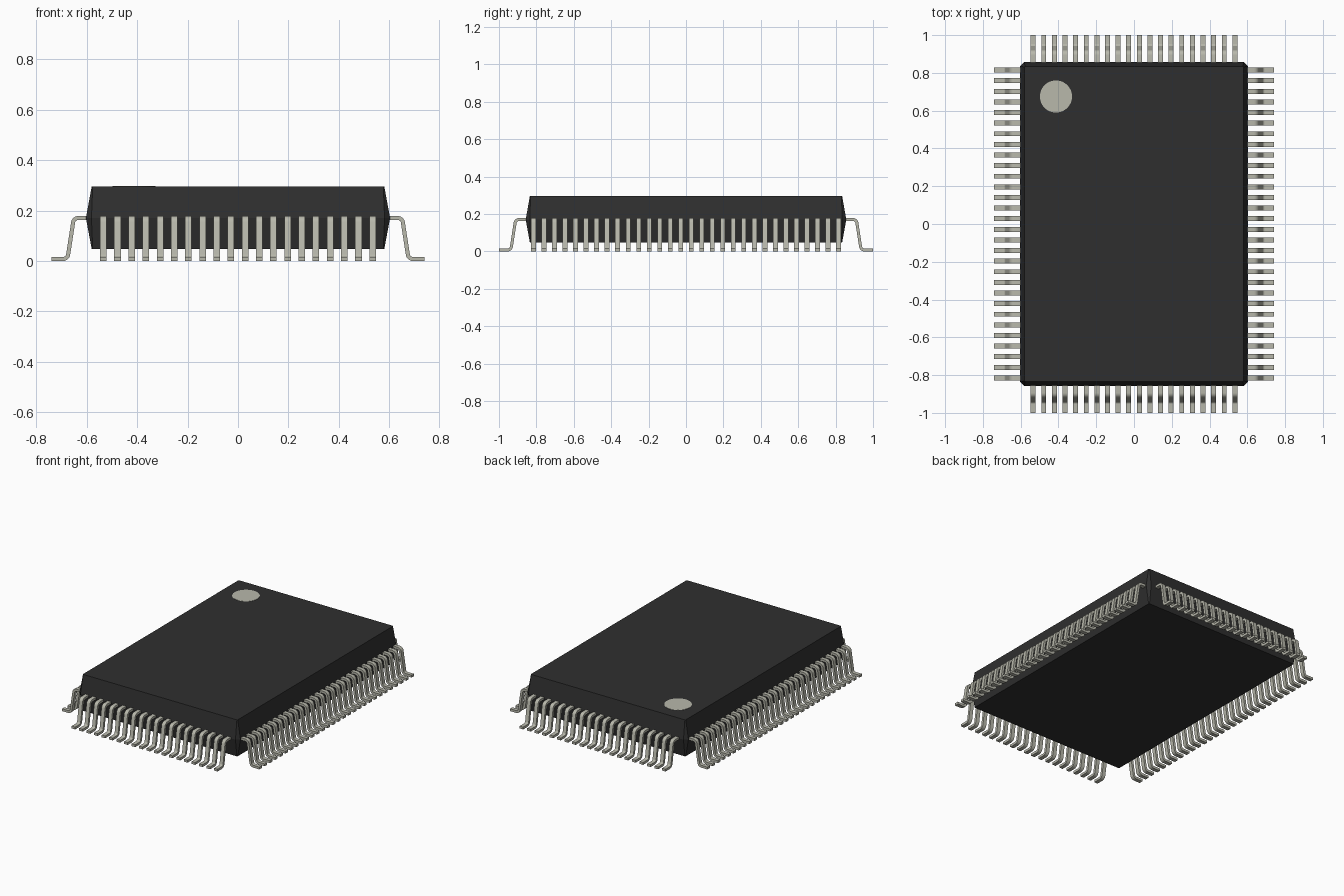
import bpy, bmesh, math
from mathutils import Vector

cube = bpy.data.objects.get("Cube")
if cube:
    bpy.data.objects.remove(cube, do_unlink=True)


def material(name, rgb):
    m = bpy.data.materials.new(name)
    m.use_nodes = True
    m.diffuse_color = (*rgb, 1)
    m.node_tree.nodes["Principled BSDF"].inputs["Base Color"].default_value = (*rgb, 1)
    return m


BLACK = material("black plastic", (0.028, 0.028, 0.028))
METAL = material("tinned metal", (0.48, 0.48, 0.41))


def add_object(name, bm, mat):
    bmesh.ops.recalc_face_normals(bm, faces=bm.faces)
    mesh = bpy.data.meshes.new(name)
    bm.to_mesh(mesh)
    bm.free()
    mesh.materials.append(mat)
    ob = bpy.data.objects.new(name, mesh)
    bpy.context.collection.objects.link(ob)
    return ob


# Moulded body: stacked rectangles with cut corners, widest at the lead line
def body():
    bm = bmesh.new()
    loops = []
    for z, hx, hy, c in ((0.048, 0.58, 0.835, 0.004), (0.17, 0.603, 0.857, 0.022),
                         (0.295, 0.58, 0.835, 0.004)):
        corners = [(hx, hy - c), (hx - c, hy), (c - hx, hy), (-hx, hy - c),
                   (-hx, c - hy), (c - hx, -hy), (hx - c, -hy), (hx, c - hy)]
        loops.append([bm.verts.new((x, y, z)) for x, y in corners])
    for a, b in zip(loops, loops[1:]):
        for i in range(8):
            j = (i + 1) % 8
            bm.faces.new((a[i], a[j], b[j], b[i]))
    bm.faces.new(loops[0])
    bm.faces.new(loops[-1])
    add_object("chip_body", bm, BLACK)


# Round each inner corner of a 2D path
def rounded(path, radius, steps=5):
    out = [path[0]]
    for p, q, r in zip(path, path[1:], path[2:]):
        u, v = (p - q).normalized(), (r - q).normalized()
        half = u.angle(v) / 2
        a = q + u * radius / math.tan(half)
        b = q + v * radius / math.tan(half)
        centre = q + (u + v).normalized() * radius / math.sin(half)
        for i in range(steps + 1):
            d = a.lerp(b, i / steps) - centre
            out.append(centre + d.normalized() * radius)
    return out + [path[-1]]


# Row of gull-wing leads pointing along local -y, repeated along local x
PITCH, WIDTH, THICK = 0.0562, 0.026, 0.016


def lead_row(name, count, tip, angle):
    path = [Vector(p) for p in ((-tip, 0.008), (-tip + 0.064, 0.008),
                                (-tip + 0.089, 0.17), (-tip + 0.165, 0.17))]
    path = rounded(path, 0.02)
    bm = bmesh.new()
    rings = []
    start = -PITCH * (count - 1) / 2
    for i, p in enumerate(path):
        t = (path[min(i + 1, len(path) - 1)] - path[max(i - 1, 0)]).normalized()
        n = Vector((-t.y, t.x)) * THICK / 2
        rings.append([bm.verts.new((start + sx * WIDTH / 2, p.x + s * n.x, p.y + s * n.y))
                      for sx, s in ((-1, -1), (1, -1), (1, 1), (-1, 1))])
    for a, b in zip(rings, rings[1:]):
        for i in range(4):
            j = (i + 1) % 4
            bm.faces.new((a[i], a[j], b[j], b[i]))
    bm.faces.new(rings[0])
    bm.faces.new(rings[-1])
    ob = add_object(name, bm, METAL)
    arr = ob.modifiers.new("repeat", 'ARRAY')
    arr.count = count
    arr.use_relative_offset = False
    arr.use_constant_offset = True
    arr.constant_offset_displace = (PITCH, 0, 0)
    ob.rotation_euler.z = angle
    bpy.context.view_layer.objects.active = ob
    ob.select_set(True)
    bpy.ops.object.shade_smooth_by_angle(angle=math.radians(35))
    ob.select_set(False)


# Round pin-one marker, a thin plate on the top face
def marker():
    bm = bmesh.new()
    bmesh.ops.create_cone(bm, cap_ends=True, segments=48, radius1=0.085, radius2=0.085, depth=0.004)
    bmesh.ops.translate(bm, verts=bm.verts, vec=(-0.413, 0.675, 0.2945))
    add_object("pin_one_marker", bm, METAL)


body()
marker()
for name, count, tip, turns in (("front_leads", 20, 1.0, 0), ("left_leads", 30, 0.74, 1),
                                ("back_leads", 20, 1.0, 2), ("right_leads", 30, 0.74, 3)):
    lead_row(name, count, tip, turns * math.pi / 2)
